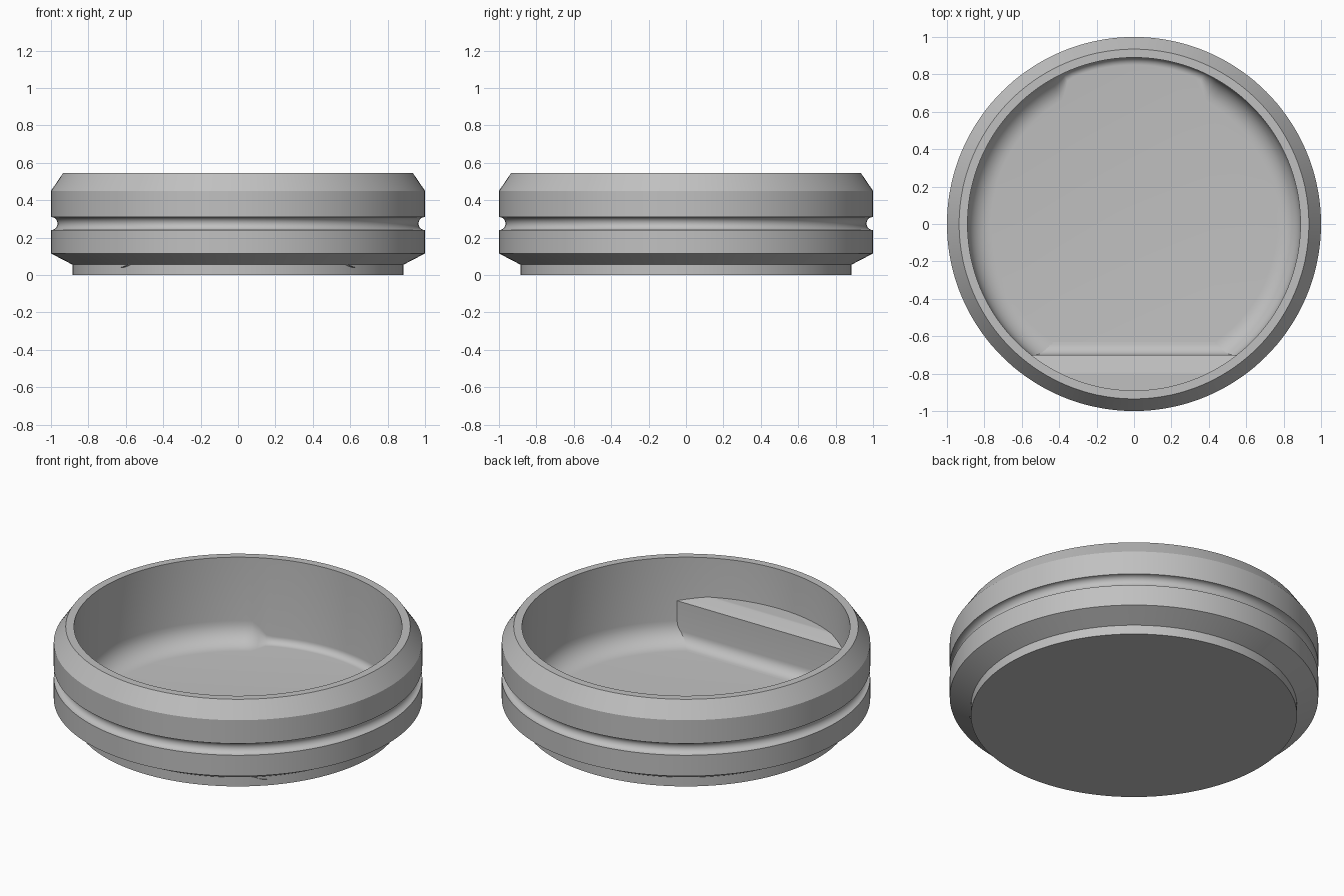
import bpy, bmesh
from math import sin, cos, pi, radians, degrees, sqrt

cube = bpy.data.objects.get("Cube")
if cube:
    bpy.data.objects.remove(cube, do_unlink=True)

GREY = (0.53, 0.53, 0.53, 1)
grey = bpy.data.materials.new("plain grey")
grey.use_nodes = True
grey.diffuse_color = GREY
grey.node_tree.nodes["Principled BSDF"].inputs["Base Color"].default_value = GREY

SEGMENTS = 144
INNER = 0.89      # radius of the inside wall
FLOOR = 0.04      # height of the inside floor
TOP = 0.545


def arc(cx, cz, r, start, end, steps):
    """Points of an arc, angles in degrees."""
    angles = [radians(start + (end - start) * i / steps) for i in range(steps + 1)]
    return [(cx + r * cos(a), cz + r * sin(a)) for a in angles]


def finish(bm, name):
    bmesh.ops.recalc_face_normals(bm, faces=bm.faces)
    mesh = bpy.data.meshes.new(name)
    bm.to_mesh(mesh)
    bm.free()
    mesh.materials.append(grey)
    obj = bpy.data.objects.new(name, mesh)
    bpy.context.collection.objects.link(obj)
    bpy.ops.object.select_all(action='DESELECT')
    obj.select_set(True)
    bpy.context.view_layer.objects.active = obj
    bpy.ops.object.shade_smooth_by_angle(angle=radians(30))
    return obj


def fillet_radius(angle):
    """Wide floor fillet, narrowing across the back."""
    away = abs(degrees(angle) - 90)
    t = min(max((away - 24) / 6, 0), 1)
    t = t * t * (3 - 2 * t)
    return 0.04 + 0.085 * t


def bowl_profile(angle):
    f = fillet_radius(angle)
    outside = [(0.885, 0), (0.885, 0.055), (1, 0.115)]
    groove = arc(1, 0.275, 0.035, 270, 90, 10)
    rim = [(1, 0.45), (0.935, TOP), (INNER, TOP)]
    fillet = arc(INNER - f, FLOOR + f, f, 0, -90, 8)
    return outside + groove + rim + fillet


# Round bowl with grooved outside, chamfered rim and filleted floor
bm = bmesh.new()
columns = []
for i in range(SEGMENTS):
    a = 2 * pi * i / SEGMENTS
    columns.append([bm.verts.new((r * cos(a), r * sin(a), z)) for r, z in bowl_profile(a)])
for i, col in enumerate(columns):
    nxt = columns[(i + 1) % SEGMENTS]
    for j in range(len(col) - 1):
        bm.faces.new((col[j], nxt[j], nxt[j + 1], col[j + 1]))
bm.faces.new([c[0] for c in columns])
bm.faces.new([c[-1] for c in columns])
finish(bm, "bowl")

# Ledge inside the front wall: fillet, upright face, slope and flat shelf
FACE = -0.70
FILLET = 0.07
rows = arc(FACE + FILLET, FLOOR + FILLET, FILLET, 270, 180, 8)
rows += [(FACE, 0.285), (-0.79, 0.31)]
rows += [(-0.79 - 0.105 * i / 6, 0.31) for i in range(1, 7)]
bm = bmesh.new()
pairs = []
for y, z in rows:
    half = sqrt(max(0.897 ** 2 - y * y, 0))
    pairs.append([bm.verts.new((s * half, y, z)) for s in (-1, 1)])
for (a, b), (c, d) in zip(pairs, pairs[1:]):
    bm.faces.new((a, b, d, c))
ledge = finish(bm, "front_ledge")

# Turn the open ledge surface so its shelf faces up
if ledge.data.polygons[-1].normal.z < 0:
    ledge.data.flip_normals()
